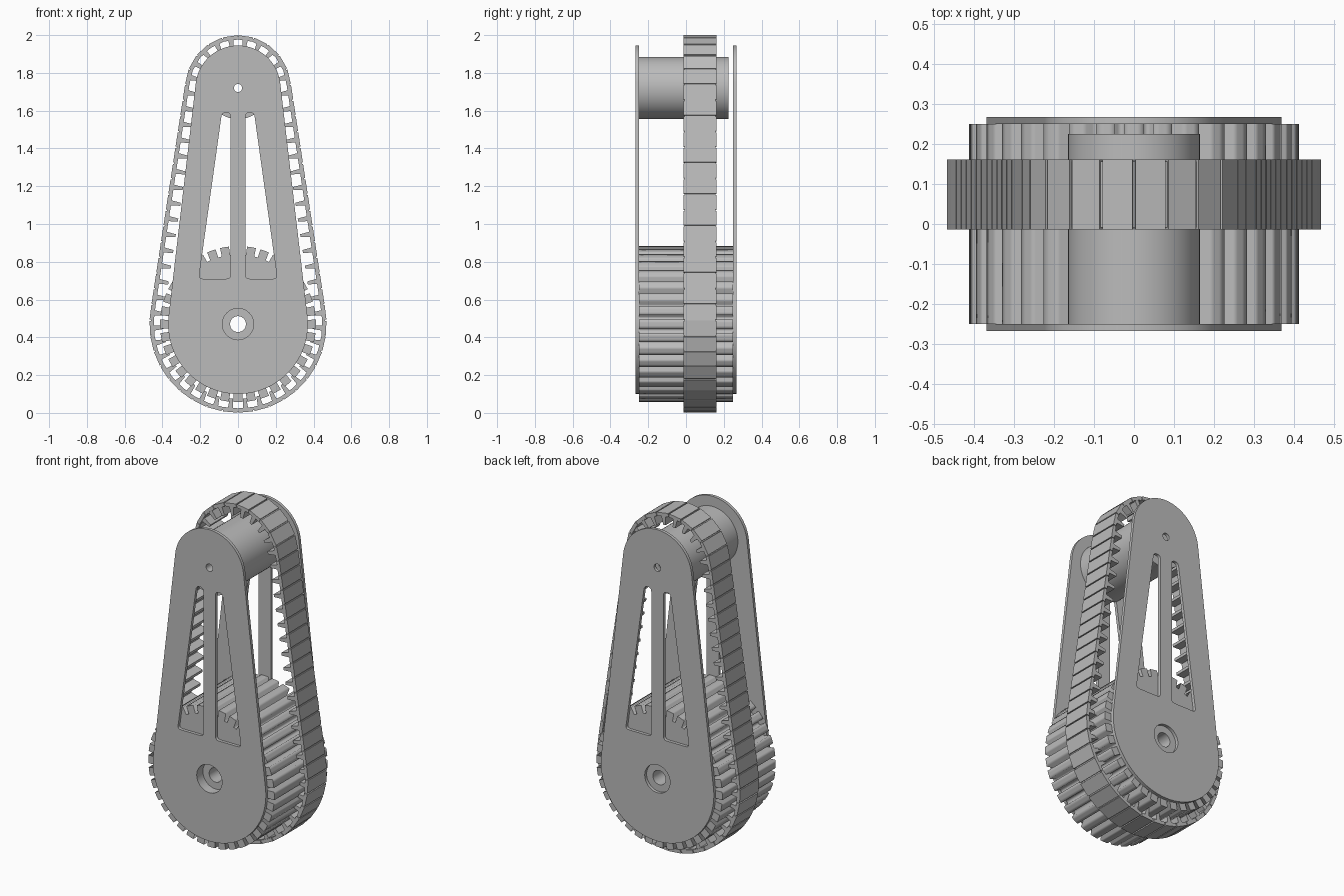
import bpy, bmesh, math
from mathutils import Matrix, Vector

cube = bpy.data.objects.get("Cube")
if cube:
    bpy.data.objects.remove(cube, do_unlink=True)

LOW, HIGH = 0.47, 1.72          # heights of the two axles
SPAN = HIGH - LOW

metal = bpy.data.materials.new("plain_grey")
metal.use_nodes = True
metal.diffuse_color = (0.5, 0.5, 0.5, 1)
metal.node_tree.nodes["Principled BSDF"].inputs["Base Color"].default_value = (0.5, 0.5, 0.5, 1)


def add_object(name, mesh, smooth):
    obj = bpy.data.objects.new(name, mesh)
    bpy.context.collection.objects.link(obj)
    mesh.materials.clear()
    mesh.materials.append(metal)
    if smooth:
        bpy.ops.object.select_all(action='DESELECT')
        obj.select_set(True)
        bpy.context.view_layer.objects.active = obj
        bpy.ops.object.shade_smooth_by_angle(angle=math.radians(30))
    return obj


def slab(name, loops, y0, y1, smooth=True):
    """Extrude an x-z outline with holes between two y positions."""
    curve = bpy.data.curves.new(name, 'CURVE')
    curve.dimensions = '2D'
    curve.fill_mode = 'BOTH'
    curve.extrude = (y1 - y0) / 2
    for loop in loops:
        spline = curve.splines.new('POLY')
        spline.points.add(len(loop) - 1)
        for point, (x, z) in zip(spline.points, loop):
            point.co = (x, z, 0, 1)
        spline.use_cyclic_u = True
    temp = bpy.data.objects.new(name + "_outline", curve)
    bpy.context.collection.objects.link(temp)
    graph = bpy.context.evaluated_depsgraph_get()
    mesh = bpy.data.meshes.new_from_object(temp.evaluated_get(graph))
    bpy.data.objects.remove(temp, do_unlink=True)
    mesh.transform(Matrix.Translation((0, (y0 + y1) / 2, 0)) @ Matrix.Rotation(math.pi / 2, 4, 'X'))
    bm = bmesh.new()
    bm.from_mesh(mesh)
    bmesh.ops.remove_doubles(bm, verts=bm.verts, dist=1e-5)
    bmesh.ops.recalc_face_normals(bm, faces=bm.faces)
    bm.to_mesh(mesh)
    bm.free()
    return add_object(name, mesh, smooth)


def arc(radius, z, start, end, steps):
    angles = [start + (end - start) * i / steps for i in range(steps + 1)]
    return [(radius * math.cos(a), z + radius * math.sin(a)) for a in angles]


def circle(radius, z, steps=48):
    return arc(radius, z, 0, math.tau, steps)[:-1]


def rounded(corners, cut):
    """Round each corner of a polygon with a short curve."""
    result = []
    for i, c in enumerate(corners):
        c = Vector(c)
        a = c + (Vector(corners[i - 1]) - c).normalized() * cut
        b = c + (Vector(corners[(i + 1) % len(corners)]) - c).normalized() * cut
        for k in range(6):
            t = k / 5
            result.append(tuple(a * (1 - t) ** 2 + c * 2 * t * (1 - t) + b * t * t))
    return result


# Side plates: tapered outline, two windows, two axle holes
R, r = 0.37, 0.225
tilt = math.asin((R - r) / SPAN)
outline = arc(R, LOW, math.pi - tilt, math.tau + tilt, 48) + arc(r, HIGH, tilt, math.pi - tilt, 32)
window = rounded([(0.04, 0.71), (0.208, 0.71), (0.085, 1.59), (0.04, 1.59)], 0.022)
mirrored = [(-x, z) for x, z in window]
plate_loops = [outline, window, mirrored, circle(0.083, LOW), circle(0.022, HIGH, 24)]
slab("front_plate", plate_loops, -0.268, -0.25)
slab("back_plate", plate_loops, 0.25, 0.268)

# Upper drum
slab("upper_drum", [circle(0.165, HIGH, 64), circle(0.022, HIGH, 24)], -0.25, 0.225)

# Lower gear with square slots and a counterbored front
TEETH = 36
step = math.tau / TEETH
gear = []
for i in range(TEETH):
    mid = math.pi / 2 + i * step
    gear += arc(0.413, LOW, mid - step * 0.33, mid + step * 0.33, 3)
    gear += arc(0.368, LOW, mid + step * 0.35, mid + step * 0.65, 1)
slab("gear_front", [gear, circle(0.083, LOW)], -0.25, -0.21, False)
slab("gear_body", [gear, circle(0.042, LOW)], -0.21, 0.25, False)

# Belt path: half a loop measured from the bottom, mirrored for the rest
BIG, SMALL = 0.469, 0.28
lean = math.asin((BIG - SMALL) / SPAN)
lower = BIG * (math.pi / 2 + lean)
straight = SPAN * math.cos(lean)
half = lower + straight + SMALL * (math.pi / 2 - lean)


def belt_point(s):
    if s > half:
        p = belt_point(2 * half - s)
        return Vector((-p.x, p.y))
    if s < lower:
        a, radius, z, along = s / BIG - math.pi / 2, BIG, LOW, 0
    elif s < lower + straight:
        a, radius, z, along = lean, BIG, LOW, s - lower
    else:
        a, radius, z, along = lean + (s - lower - straight) / SMALL, SMALL, HIGH, 0
    return Vector((radius * math.cos(a) - along * math.sin(lean),
                   z + radius * math.sin(a) + along * math.cos(lean)))


def prism(bm, points, y0, y1):
    front = [bm.verts.new((p.x, y0, p.y)) for p in points]
    back = [bm.verts.new((p.x, y1, p.y)) for p in points]
    bm.faces.new(front)
    bm.faces.new(back[::-1])
    for i in range(len(points)):
        j = (i + 1) % len(points)
        bm.faces.new((front[j], front[i], back[i], back[j]))


# Belt: flat links over a narrower band, with a tapered inner tooth on each
LINKS = 58
bm = bmesh.new()
for i in range(LINKS):
    a = belt_point(2 * half * i / LINKS)
    b = belt_point(2 * half * (i + 1) / LINKS)
    length = (b - a).length
    along = (b - a) / length
    inward = Vector((-along.y, along.x))

    def at(u, depth):
        return a + along * u + inward * depth

    gap = 0.004
    prism(bm, [at(gap, 0), at(length - gap, 0), at(length - gap, 0.02), at(gap, 0.02)], -0.014, 0.162)
    prism(bm, [at(0, 0.007), at(length, 0.007), at(length, 0.023), at(0, 0.023)], -0.009, 0.157)
    m = length / 2
    prism(bm, [at(m - 0.014, 0.02), at(m + 0.014, 0.02), at(m + 0.008, 0.072), at(m - 0.008, 0.072)],
          -0.009, 0.157)
bmesh.ops.recalc_face_normals(bm, faces=bm.faces)
belt_mesh = bpy.data.meshes.new("toothed_belt")
bm.to_mesh(belt_mesh)
bm.free()
add_object("toothed_belt", belt_mesh, False)
